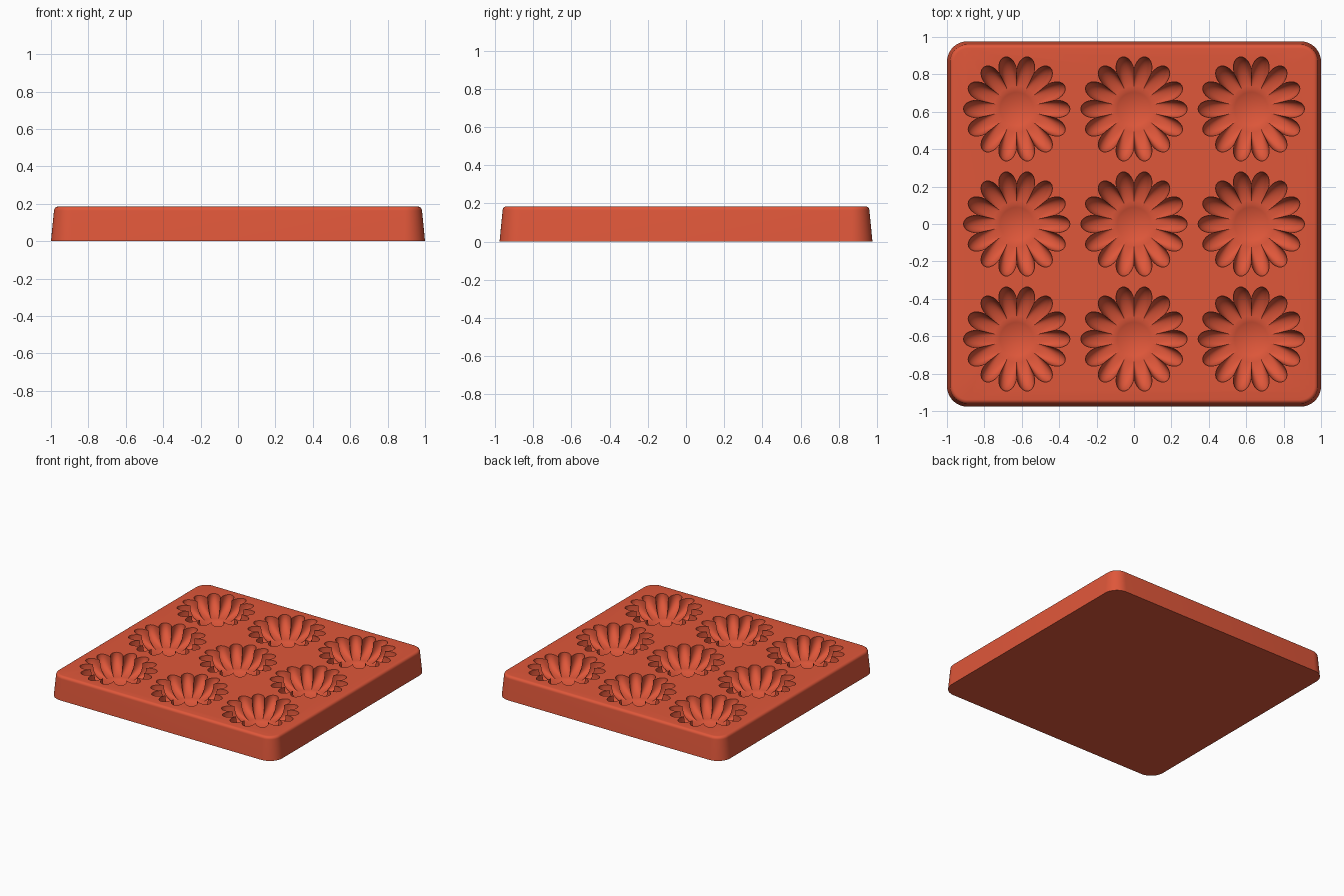
import bpy, bmesh
from math import sin, cos, pi, radians

if "Cube" in bpy.data.objects:
    bpy.data.objects.remove(bpy.data.objects["Cube"])

HEIGHT = 0.185
PETALS, SEGS, ROWS = 14, 12, 14
DISC, VALLEY, TIP, DEPTH = 0.105, 0.2, 0.285, 0.125

terracotta = bpy.data.materials.new("terracotta silicone")
colour = (0.74, 0.095, 0.042, 1)
terracotta.use_nodes = True
terracotta.diffuse_color = colour
terracotta.node_tree.nodes["Principled BSDF"].inputs["Base Color"].default_value = colour


def loft(bm, rings):
    """Join closed rings of points with quads and cap both ends."""
    loops = [[bm.verts.new(p) for p in ring] for ring in rings]
    n = len(loops[0])
    for a, b in zip(loops, loops[1:]):
        for i in range(n):
            j = (i + 1) % n
            bm.faces.new((a[i], a[j], b[j], b[i]))
    bm.faces.new(reversed(loops[0]))
    bm.faces.new(loops[-1])


def make_object(name, bm):
    bmesh.ops.recalc_face_normals(bm, faces=bm.faces)
    mesh = bpy.data.meshes.new(name)
    bm.to_mesh(mesh)
    bm.free()
    mesh.materials.append(terracotta)
    ob = bpy.data.objects.new(name, mesh)
    bpy.context.collection.objects.link(ob)
    return ob


def rounded_rectangle(inset, z, radius=0.11, steps=10):
    points = []
    for k, (sx, sy) in enumerate(((1, 1), (-1, 1), (-1, -1), (1, -1))):
        for i in range(steps + 1):
            a = (k + i / steps) * pi / 2
            points.append((sx * (1 - radius) + (radius - inset) * cos(a),
                           sy * (0.977 - radius) + (radius - inset) * sin(a), z))
    return points


def petal_ring(cx, cy, t, z=None):
    """One ring of the scalloped bowl; t runs from the disc edge to the rim."""
    points = []
    for p in range(PETALS):
        for s in range(SEGS):
            u = -cos(pi * s / SEGS)
            a = (p + u / 2) * 2 * pi / PETALS
            rim = VALLEY + (TIP - VALLEY) * max(0, 1 - u * u) ** 0.65
            r = DISC + (rim - DISC) * sin(t * pi / 2)
            h = HEIGHT - DEPTH * cos(t * pi / 2) if z is None else z
            points.append((cx + r * cos(a), cy + r * sin(a), h))
    return points


def disc_ring(cx, cy, f):
    """One ring of the shallow dished centre."""
    z = HEIGHT - DEPTH - 0.022 * (1 - f * f)
    return [(cx + (x - cx) * f, cy + (y - cy) * f, z)
            for x, y, _ in petal_ring(cx, cy, 0)]


# Tapered tray with a rounded top edge
bm = bmesh.new()
rings = [rounded_rectangle(0, 0), rounded_rectangle(0.016, HEIGHT - 0.022)]
for i in range(1, 7):
    a = i / 6 * pi / 2
    rings.append(rounded_rectangle(0.016 + 0.022 * (1 - cos(a)),
                                   HEIGHT - 0.022 * (1 - sin(a))))
loft(bm, rings)
tray = make_object("flower_mould_tray", bm)

# Nine flower-shaped cutters
bm = bmesh.new()
for cx in (-0.627, 0, 0.627):
    for cy in (-0.615, 0, 0.615):
        rings = [disc_ring(cx, cy, f) for f in (0.1, 0.3, 0.5, 0.7, 0.85)]
        rings += [petal_ring(cx, cy, i / ROWS) for i in range(ROWS + 1)]
        rings.append(petal_ring(cx, cy, 1, HEIGHT + 0.05))
        loft(bm, rings)
cutter = make_object("flower_cutter", bm)
cutter.hide_render = True

# Sink the flowers into the tray
cut = tray.modifiers.new("flower cavities", 'BOOLEAN')
cut.operation = 'DIFFERENCE'
cut.solver = 'EXACT'
cut.object = cutter
bpy.ops.object.select_all(action='DESELECT')
bpy.context.view_layer.objects.active = tray
tray.select_set(True)
bpy.ops.object.modifier_apply(modifier=cut.name)
bpy.data.objects.remove(cutter)
bpy.ops.object.shade_smooth_by_angle(angle=radians(32))
